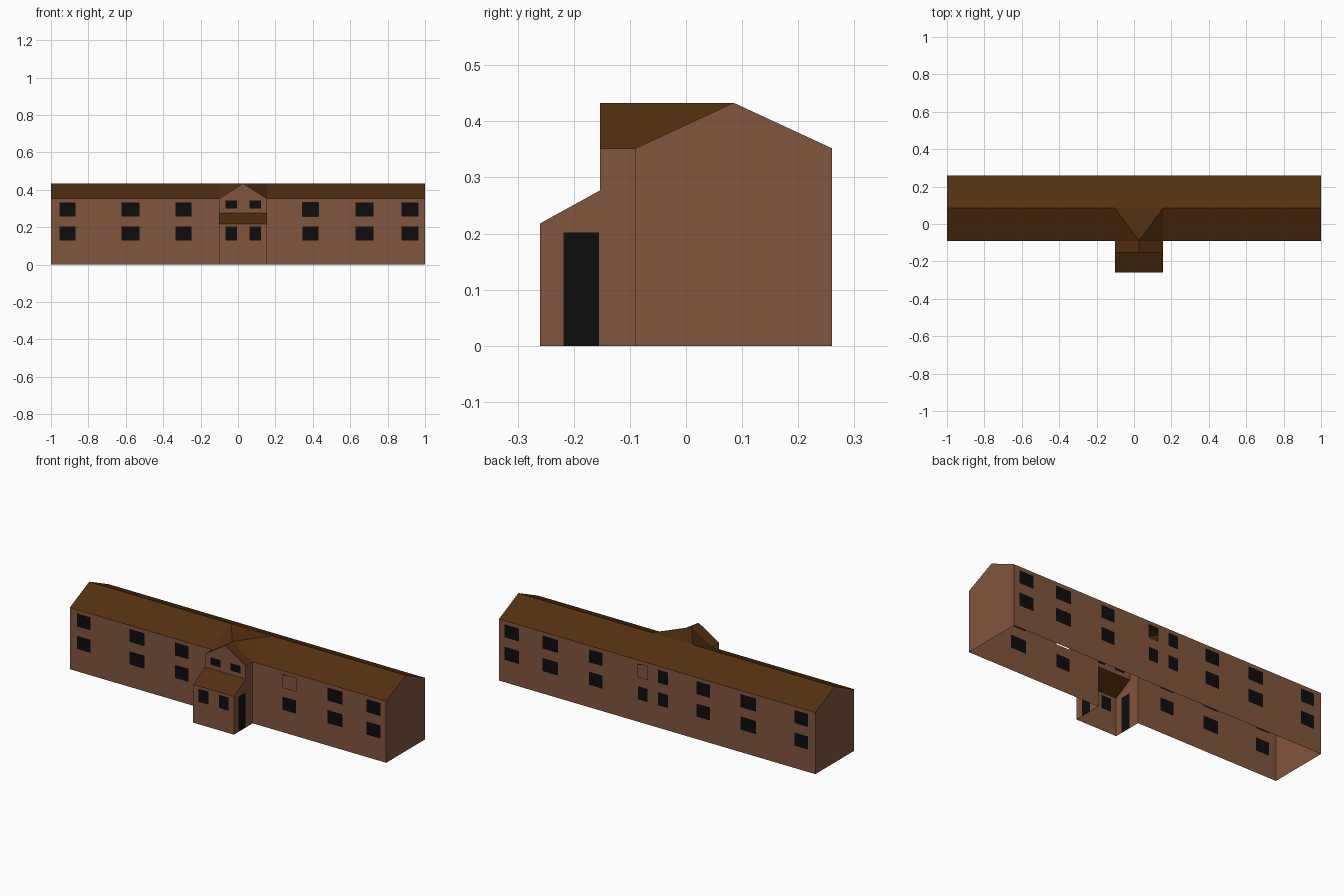
import bpy, bmesh

if "Cube" in bpy.data.objects:
    bpy.data.objects.remove(bpy.data.objects["Cube"])


def mat(name, rgb):
    m = bpy.data.materials.new(name)
    m.diffuse_color = (*rgb, 1)
    m.use_nodes = True
    m.node_tree.nodes["Principled BSDF"].inputs["Base Color"].default_value = m.diffuse_color
    return m


BRICK = mat("brown_wall", (0.222, 0.092, 0.046))
ROOF = mat("dark_brown_roof", (0.087, 0.029, 0.0048))
GLASS = mat("black_opening", (0.004, 0.004, 0.004))

# Main dimensions
FRONT, BACK, RIDGE_Y = -0.09, 0.26, 0.085
EAVE, RIDGE = 0.352, 0.433
PL, PR, PX = -0.102, 0.156, 0.027      # porch left, right, ridge x
PF, PM = -0.26, -0.153                 # porch front, porch gable plane
LOW, HIGH = 0.218, 0.277               # lean-to roof heights


def to_object(name, bm, mats):
    bmesh.ops.remove_doubles(bm, verts=bm.verts, dist=1e-5)
    me = bpy.data.meshes.new(name)
    bm.to_mesh(me)
    bm.free()
    for m in mats:
        me.materials.append(m)
    ob = bpy.data.objects.new(name, me)
    bpy.context.collection.objects.link(ob)


def panels(name, faces, m):
    """Sheet made of a few flat polygons."""
    bm = bmesh.new()
    for f in faces:
        bm.faces.new([bm.verts.new(p) for p in f])
    to_object(name, bm, [m])


def wall(name, axis, at, span, zspan, glass=(), holes=(), flip=False):
    """Flat wall cut into cells; cells inside a glass rectangle are black,
    cells inside a hole are left out."""
    rects = list(glass) + list(holes)
    us = sorted({*span, *(u for r in rects for u in r[:2])})
    zs = sorted({*zspan, *(z for r in rects for z in r[2:])})

    def inside(u, z, rs):
        return any(a < u < b and c < z < d for a, b, c, d in rs)

    def pt(u, z):
        return (u, at, z) if axis == "x" else (at, u, z)

    bm = bmesh.new()
    for u0, u1 in zip(us, us[1:]):
        for z0, z1 in zip(zs, zs[1:]):
            u, z = (u0 + u1) / 2, (z0 + z1) / 2
            if inside(u, z, holes):
                continue
            ring = [pt(u0, z0), pt(u1, z0), pt(u1, z1), pt(u0, z1)]
            if flip:
                ring.reverse()
            f = bm.faces.new([bm.verts.new(p) for p in ring])
            f.material_index = int(inside(u, z, glass))
    to_object(name, bm, [BRICK, GLASS])


# Window layout
ROWS = [(0.128, 0.203), (0.257, 0.331)]
LEFT = [(-0.954, -0.869), (-0.623, -0.527), (-0.334, -0.249)]
RIGHT = [(0.345, 0.430), (0.628, 0.725), (0.874, 0.965)]
MID = [(-0.067, -0.005), (0.061, 0.122)]


def grid(cols, rows=ROWS):
    return [(*c, *r) for c in cols for r in rows]


# Main building walls, each with one unglazed window front and back
front_hole = (*RIGHT[0], *ROWS[1])
back_hole = (*MID[1], *ROWS[1])
wall("front_wall_left", "x", FRONT, (-1, PL), (0, EAVE), grid(LEFT))
wall("front_wall_right", "x", FRONT, (PR, 1), (0, EAVE),
     [r for r in grid(RIGHT) if r != front_hole], [front_hole])
wall("back_wall", "x", BACK, (-1, 1), (0, EAVE),
     [r for r in grid(LEFT + MID + RIGHT) if r != back_hole], [back_hole], flip=True)
for side, x in (("left", -1), ("right", 1)):
    ring = [(x, FRONT, 0), (x, BACK, 0), (x, BACK, EAVE), (x, RIDGE_Y, RIDGE), (x, FRONT, EAVE)]
    panels("end_wall_" + side, [ring if x > 0 else ring[::-1]], BRICK)

# Main roof, interrupted at the porch
panels("main_roof", [
    [(1, BACK, EAVE), (-1, BACK, EAVE), (-1, RIDGE_Y, RIDGE), (1, RIDGE_Y, RIDGE)],
    [(-1, FRONT, EAVE), (PL, FRONT, EAVE), (PL, RIDGE_Y, RIDGE), (-1, RIDGE_Y, RIDGE)],
    [(PR, FRONT, EAVE), (1, FRONT, EAVE), (1, RIDGE_Y, RIDGE), (PR, RIDGE_Y, RIDGE)],
], ROOF)

# Porch gable roof, spreading out to meet the main ridge
peak = (PX, FRONT, RIDGE)
tl, tr = (PL, RIDGE_Y, RIDGE), (PR, RIDGE_Y, RIDGE)
panels("porch_gable_roof", [
    [(PL, PM, EAVE), (PX, PM, RIDGE), peak, (PL, FRONT, EAVE)],
    [(PX, PM, RIDGE), (PR, PM, EAVE), (PR, FRONT, EAVE), peak],
    [(PL, FRONT, EAVE), peak, tl],
    [peak, (PR, FRONT, EAVE), tr],
    [peak, tr, tl],
], ROOF)

# Porch lean-to roof
panels("porch_lean_to_roof", [
    [(PL, PF, LOW), (PR, PF, LOW), (PR, PM, HIGH), (PL, PM, HIGH)]], ROOF)

# Porch front walls
wall("porch_front_wall", "x", PF, (PL, PR), (0, LOW), grid(MID, ROWS[:1]))
wall("porch_upper_wall", "x", PM, (PL, PR), (HIGH, EAVE), grid(MID, [(0.300, 0.342)]))
panels("porch_gable", [[(PL, PM, EAVE), (PR, PM, EAVE), (PX, PM, RIDGE)]], BRICK)

# Porch side walls, each with a door
for side, x in (("left", PL), ("right", PR)):
    wall("porch_side_" + side, "y", x, (PF, FRONT), (0, LOW),
         [(-0.218, -0.155, 0, 0.202)], flip=x < 0)
    ring = [(x, PF, LOW), (x, FRONT, LOW), (x, FRONT, EAVE), (x, PM, EAVE), (x, PM, HIGH)]
    panels("porch_side_top_" + side, [ring if x > 0 else ring[::-1]], BRICK)
